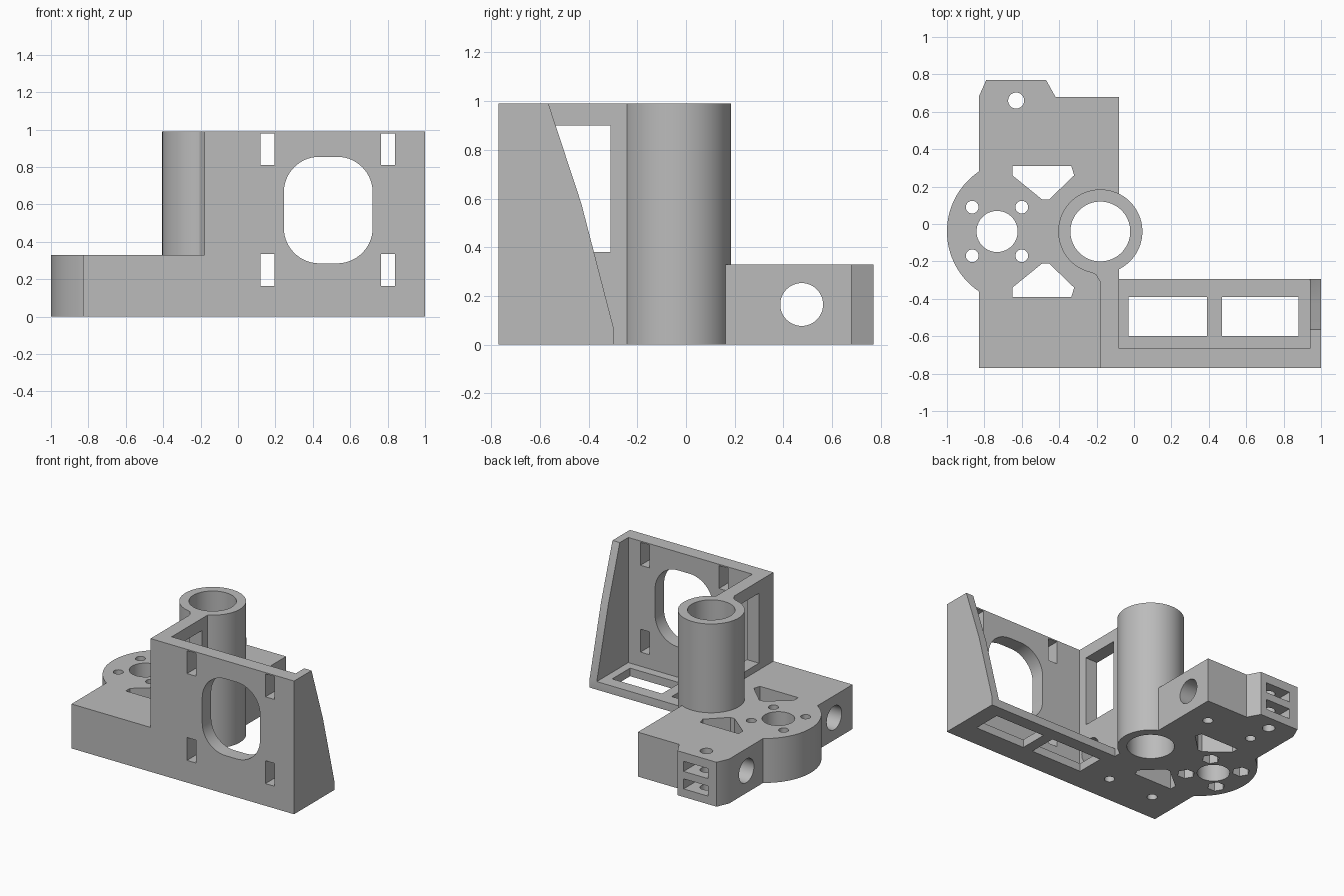
import bpy, bmesh, math
from mathutils import Vector

if "Cube" in bpy.data.objects:
    bpy.data.objects.remove(bpy.data.objects["Cube"], do_unlink=True)

grey = bpy.data.materials.new("plain grey")
grey.use_nodes = True
COLOUR = (0.5, 0.5, 0.5, 1)
grey.diffuse_color = COLOUR
grey.node_tree.nodes["Principled BSDF"].inputs["Base Color"].default_value = COLOUR

TOP, DECK, MID_Y = 0.99, 0.33, -0.04
AXES = {"x": lambda u, v, w: (w, u, v),
        "y": lambda u, v, w: (u, w, v),
        "z": lambda u, v, w: (u, v, w)}


def prism(name, outline, lo, hi, axis="z"):
    """Extrude a closed outline between lo and hi along one axis."""
    place = AXES[axis]
    bm = bmesh.new()
    face = bm.faces.new([bm.verts.new(place(u, v, lo)) for u, v in outline])
    ext = bmesh.ops.extrude_face_region(bm, geom=[face])
    verts = [g for g in ext["geom"] if isinstance(g, bmesh.types.BMVert)]
    bmesh.ops.translate(bm, verts=verts, vec=Vector(place(0, 0, hi - lo)))
    bmesh.ops.recalc_face_normals(bm, faces=bm.faces)
    mesh = bpy.data.meshes.new(name)
    bm.to_mesh(mesh)
    bm.free()
    mesh.materials.append(grey)
    obj = bpy.data.objects.new(name, mesh)
    bpy.context.collection.objects.link(obj)
    return obj


def rect(u0, u1, v0, v1):
    return [(u0, v0), (u1, v0), (u1, v1), (u0, v1)]


def arc(u, v, r, start, end, n):
    angles = [math.radians(start + (end - start) * i / n) for i in range(n + 1)]
    return [(u + r * math.cos(a), v + r * math.sin(a)) for a in angles]


def circle(u, v, r, n=64):
    return arc(u, v, r, 0, 360, n)[:-1]


def combine(target, others, operation):
    """Apply a boolean with each helper, then remove the helper."""
    bpy.context.view_layer.objects.active = target
    for other in others:
        other.hide_render = True
        mod = target.modifiers.new("boolean", "BOOLEAN")
        mod.operation, mod.solver, mod.object = operation, "EXACT", other
        bpy.ops.object.modifier_apply(modifier=mod.name)
        bpy.data.objects.remove(other, do_unlink=True)


# Base block with a bulge on its right side and a tab at the back
bulge = arc(-0.614, MID_Y, 0.386, 124, 236, 32)
base = prism("bracket", [(-0.08, -0.77), (-0.08, 0.68), (-0.42, 0.68), (-0.47, 0.77),
                         (-0.79, 0.77), (-0.83, 0.68)] + bulge + [(-0.83, -0.77)], 0, DECK)

# L-shaped wall, tray floor, sloping end gusset, tower
wall = prism("wall", [(-0.18, -0.77), (1, -0.77), (1, -0.665), (-0.08, -0.665),
                      (-0.08, -0.15), (-0.25, -0.15), (-0.25, -0.25),
                      (-0.205, -0.27), (-0.18, -0.31)], 0, TOP)
floor = prism("tray_floor", rect(-0.12, 1, -0.72, -0.295), 0, 0.06)
gusset = prism("gusset", [(-0.77, 0), (-0.295, 0), (-0.295, 0.06), (-0.43, 0.58),
                          (-0.565, TOP), (-0.77, TOP)], 0.94, 1, "x")
tower = prism("tower", circle(-0.18, MID_Y, 0.225, 96), 0, TOP)
combine(base, [wall, floor, gusset, tower], "UNION")

# Tower bore, pivot hole and tab hole
cuts = [prism("tower_bore", circle(-0.18, MID_Y, 0.16), -0.1, 1.1),
        prism("pivot_hole", circle(-0.732, MID_Y, 0.11), -0.1, 0.5),
        prism("tab_hole", circle(-0.63, 0.66, 0.043, 32), -0.1, 0.5)]

# Four bolt holes with hexagonal nut pockets underneath
for x in (-0.865, -0.6):
    for y in (0.09, -0.17):
        cuts.append(prism("bolt_hole", circle(x, y, 0.034, 32), -0.1, 0.5))
        cuts.append(prism("nut_pocket", circle(x, y, 0.06, 6), -0.1, 0.09))

# Mirrored weight-saving cutouts
cutout = [(-0.65, 0.31), (-0.335, 0.31), (-0.32, 0.26), (-0.455, 0.13),
          (-0.49, 0.13), (-0.65, 0.26)]
cuts.append(prism("back_cutout", cutout, -0.1, 0.5))
cuts.append(prism("front_cutout", [(x, 2 * MID_Y - y) for x, y in cutout], -0.1, 0.5))

# Rod bores with screw holes from below
for y in (0.475, -0.555):
    cuts.append(prism("rod_bore", circle(y, 0.165, 0.088, 48), -1.1, 0.1, "x"))
    for x in (-0.25, -0.625):
        cuts.append(prism("screw_hole", circle(x, y, 0.035, 24), -0.1, 0.165))

# Belt slots in the tab
for z in (0.06, 0.19):
    cuts.append(prism("belt_slot", rect(-0.72, -0.52, z, z + 0.075), 0.6, 0.9, "y"))

# Tray openings and side wall window
for x0, x1 in ((-0.03, 0.39), (0.47, 0.88)):
    cuts.append(prism("tray_opening", rect(x0, x1, -0.6, -0.39), -0.1, 0.2))
cuts.append(prism("side_window", rect(-0.6, -0.31, 0.38, 0.9), -0.3, 0.1, "x"))

# Rounded motor opening and four mounting slots
r = 0.19
opening = []
for i, (u, v) in enumerate(((0.72, 0.855), (0.245, 0.855), (0.245, 0.285), (0.72, 0.285))):
    cu = u - r if u > 0.5 else u + r
    cv = v - r if v > 0.5 else v + r
    opening += arc(cu, cv, r, 90 * i, 90 * i + 90, 14)
cuts.append(prism("motor_opening", opening, -0.9, -0.5, "y"))
for x in (0.12, 0.765):
    for z in (0.165, 0.81):
        cuts.append(prism("mount_slot", rect(x, x + 0.075, z, z + 0.17), -0.9, -0.5, "y"))

combine(base, cuts, "DIFFERENCE")

# Smooth the round surfaces, keep edges sharp
bpy.ops.object.select_all(action="DESELECT")
base.select_set(True)
bpy.context.view_layer.objects.active = base
bpy.ops.object.shade_smooth_by_angle(angle=math.radians(25))
